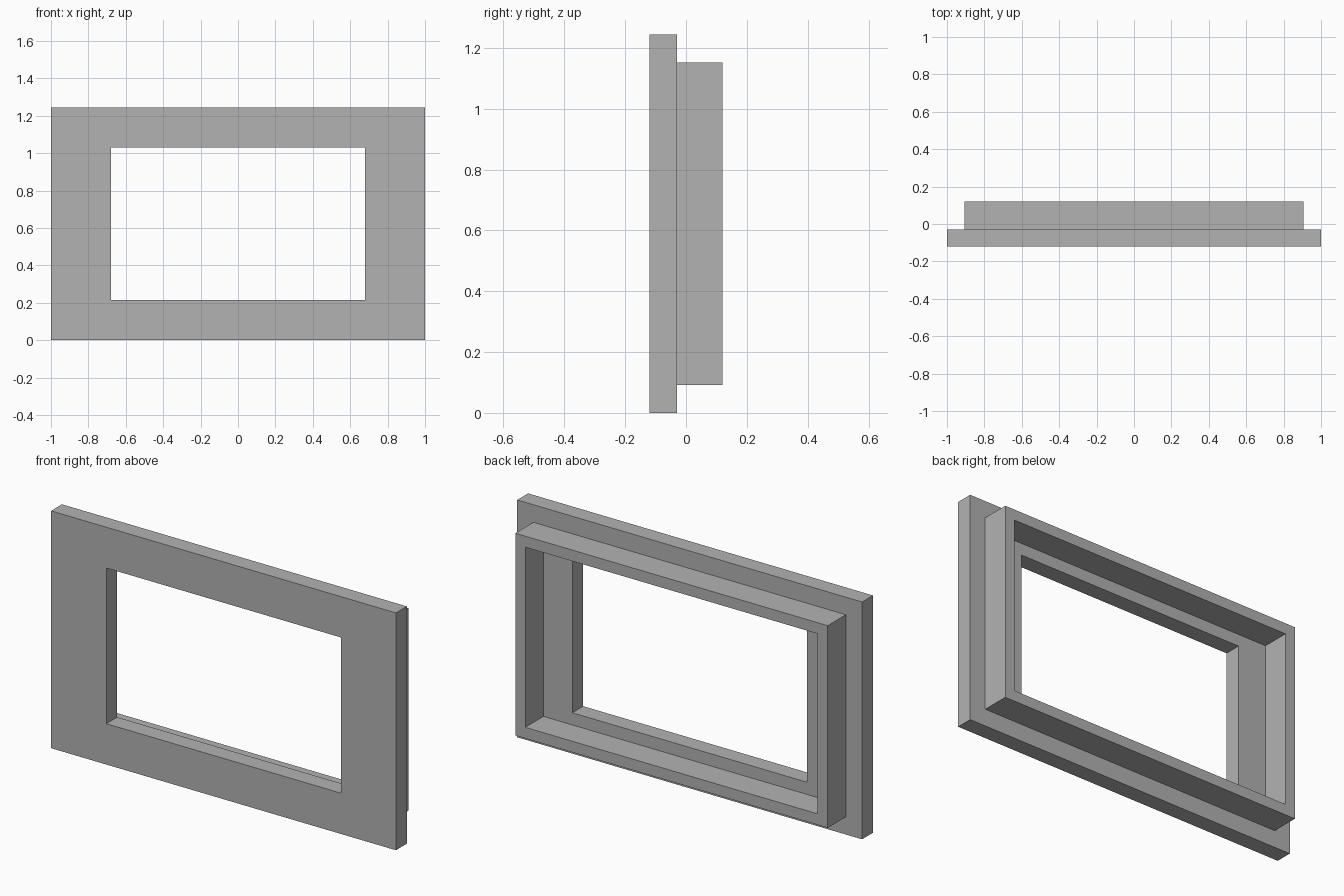
import bpy
import bmesh

default = bpy.data.objects.get("Cube")
if default:
    bpy.data.objects.remove(default, do_unlink=True)

MID_Z = 0.622  # shared centre height of both frames

grey = bpy.data.materials.new("plain grey")
grey.use_nodes = True
colour = (0.448, 0.448, 0.448, 1)
grey.diffuse_color = colour
grey.node_tree.nodes["Principled BSDF"].inputs["Base Color"].default_value = colour


def frame(name, outer, inner, y_front, y_back):
    """Rectangular frame from half sizes (x, z), extruded along y."""
    bm = bmesh.new()
    corners = [(-1, -1), (1, -1), (1, 1), (-1, 1)]
    # Four loops: outer front, inner front, inner back, outer back
    loops = [[bm.verts.new((sx * half[0], y, MID_Z + sz * half[1])) for sx, sz in corners]
             for half, y in ((outer, y_front), (inner, y_front),
                             (inner, y_back), (outer, y_back))]
    for i, ring in enumerate(loops):
        following = loops[(i + 1) % 4]
        for j in range(4):
            k = (j + 1) % 4
            bm.faces.new((ring[j], ring[k], following[k], following[j]))
    bmesh.ops.recalc_face_normals(bm, faces=bm.faces)
    mesh = bpy.data.meshes.new(name)
    bm.to_mesh(mesh)
    bm.free()
    mesh.materials.append(grey)
    obj = bpy.data.objects.new(name, mesh)
    bpy.context.collection.objects.link(obj)
    return obj


# Wide flat surround at the front
frame("front_surround", (1.0, 0.622), (0.68, 0.408), -0.12, -0.03)
# Thin deeper collar behind it
frame("rear_collar", (0.906, 0.53), (0.848, 0.472), -0.03, 0.12)
